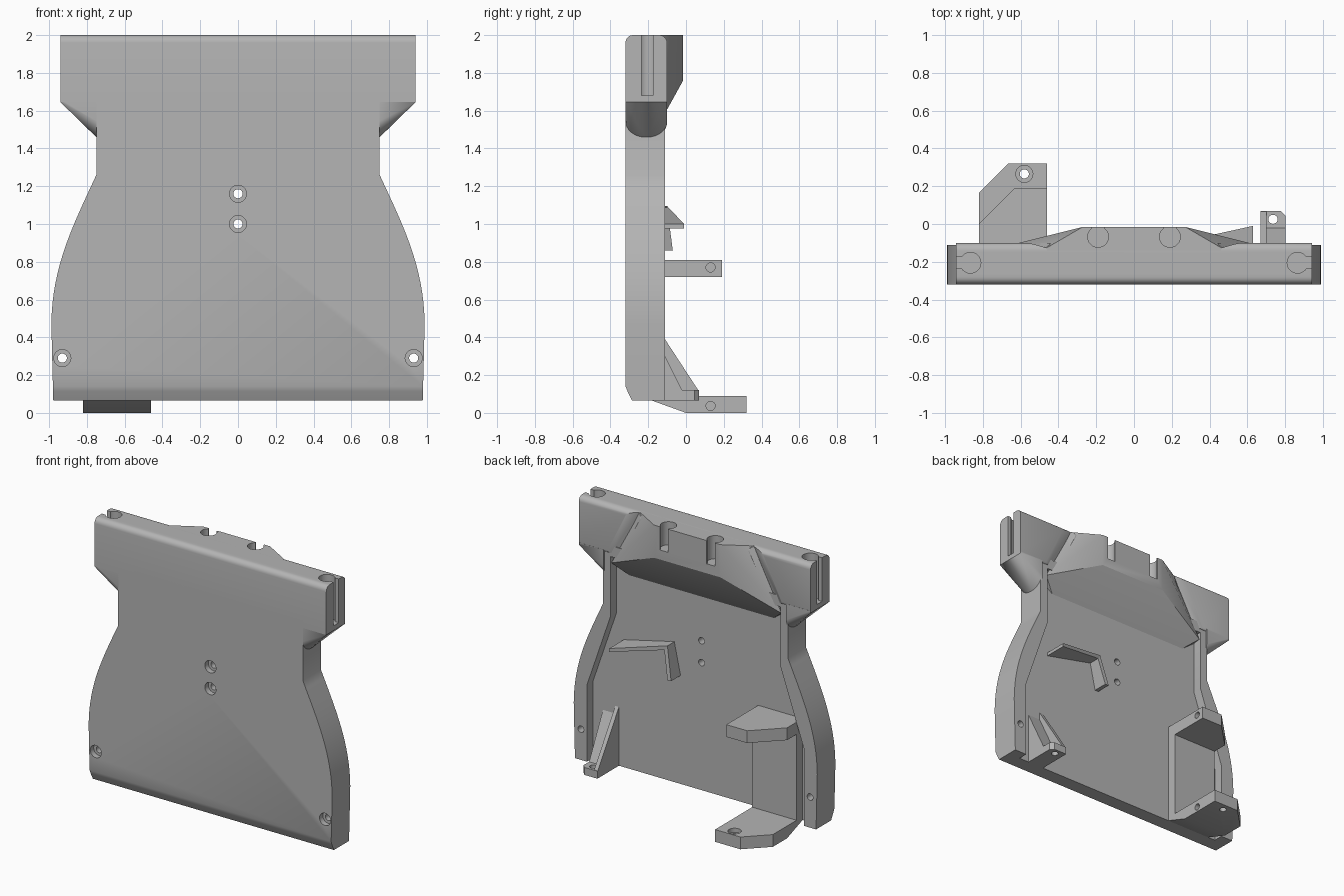
import bpy, bmesh, math
from mathutils import Vector, Matrix

if "Cube" in bpy.data.objects:
    bpy.data.objects.remove(bpy.data.objects["Cube"], do_unlink=True)

grey = bpy.data.materials.new("plain_grey")
grey.use_nodes = True
grey.diffuse_color = (0.46, 0.46, 0.46, 1)
grey.node_tree.nodes["Principled BSDF"].inputs["Base Color"].default_value = (0.46, 0.46, 0.46, 1)

FRONT, FLOOR, RIM, BAR = -0.32, -0.18, -0.11, -0.1
SIDES = (-1, 1)
parts = []


def finish(name, bm, part):
    bmesh.ops.recalc_face_normals(bm, faces=bm.faces)
    mesh = bpy.data.meshes.new(name)
    bm.to_mesh(mesh)
    bm.free()
    mesh.materials.append(grey)
    ob = bpy.data.objects.new(name, mesh)
    bpy.context.collection.objects.link(ob)
    if part:
        parts.append(ob)
    else:
        ob.hide_render = True
    return ob


def hull(name, points, part=True):
    """Convex solid around the points."""
    bm = bmesh.new()
    for p in points:
        bm.verts.new(p)
    res = bmesh.ops.convex_hull(bm, input=bm.verts[:])
    loose = [v for v in bm.verts if not v.link_faces]
    bmesh.ops.delete(bm, geom=loose, context='VERTS')
    bmesh.ops.dissolve_limit(bm, angle_limit=0.01, verts=bm.verts[:], edges=bm.edges[:])
    return finish(name, bm, part)


def prism(name, outline, axis, a, b, part=True):
    """Outline extruded along x or y; the outline holds the other two coordinates."""
    def place(p, d):
        return (d, p[0], p[1]) if axis == 'x' else (p[0], d, p[1])
    bm = bmesh.new()
    face = bm.faces.new([bm.verts.new(place(p, a)) for p in outline])
    new = bmesh.ops.extrude_face_region(bm, geom=[face])["geom"]
    shift = Vector(place((0, 0), b - a))
    bmesh.ops.translate(bm, vec=shift, verts=[v for v in new if isinstance(v, bmesh.types.BMVert)])
    return finish(name, bm, part)


def box(name, lo, hi, part=True):
    return hull(name, [(x, y, z) for x in (lo[0], hi[0]) for y in (lo[1], hi[1])
                       for z in (lo[2], hi[2])], part)


def rod(axis, centre, radius, length):
    """Round cutter centred on a point."""
    bm = bmesh.new()
    turn = {'x': Matrix.Rotation(math.pi / 2, 4, 'Y'),
            'y': Matrix.Rotation(math.pi / 2, 4, 'X'), 'z': Matrix()}[axis]
    bmesh.ops.create_cone(bm, cap_ends=True, segments=32, radius1=radius, radius2=radius,
                          depth=length, matrix=Matrix.Translation(centre) @ turn)
    return finish("round_cutter", bm, False)


def cut(cutter, *targets):
    for ob in targets:
        mod = ob.modifiers.new("cut", 'BOOLEAN')
        mod.operation, mod.solver, mod.object = 'DIFFERENCE', 'EXACT', cutter
        bpy.context.view_layer.objects.active = ob
        bpy.ops.object.modifier_apply(modifier=mod.name)
    bpy.data.objects.remove(cutter, do_unlink=True)


def arc(cy, cz, r, start, end, n=6):
    return [(cy + r * math.cos(math.radians(start + (end - start) * i / n)),
             cz + r * math.sin(math.radians(start + (end - start) * i / n))) for i in range(n + 1)]


def mirrored(half):
    return half + [(-x, z) for x, z in reversed(half)]


# Main plate with curved flanks and a recessed back
flank = [(0.978, 0.065), (0.984, 0.3), (0.988, 0.47)]
p0, p1, p2, p3 = [Vector(p) for p in ((0.988, 0.47), (0.985, 0.78), (0.87, 1.0), (0.75, 1.26))]
for i in range(1, 17):
    t = i / 16
    flank.append(tuple(p0 * (1 - t) ** 3 + p1 * 3 * t * (1 - t) ** 2 + p2 * 3 * t * t * (1 - t) + p3 * t ** 3))
flank.append((0.75, 1.7))
plate = prism("main_plate", mirrored(flank), 'y', FRONT, RIM)
recess = [(0.88, 0), (0.88, 0.63), (0.69, 1.18), (0.69, 1.62)]
cut(prism("recess_cutter", mirrored(recess), 'y', FLOOR, 0.2, False), plate)
cut(prism("front_chamfer_cutter", [(-0.4, 0), (-0.285, 0.05), (-0.285, 0.065), (-0.31, 0.115),
                                   (FRONT, 0.14), (-0.4, 0.14)], 'x', -1.1, 1.1, False), plate)

# Top bar with rounded long edges
section = [(FRONT, 1.645)] + arc(FRONT + 0.04, 1.96, 0.04, 180, 90) \
    + arc(BAR - 0.04, 1.96, 0.04, 90, 0) + arc(BAR - 0.02, 1.665, 0.02, 0, -90)
bar = prism("top_bar", section, 'x', -0.94, 0.94)
for s in SIDES:
    # Rounded shoulder running from the flank up to the bar end
    hull("shoulder", [(s * 0.94, y, z) for y in (FRONT, BAR) for z in (1.645, 1.66)]
         + [(s * 0.74, -0.21 + 0.11 * math.cos(math.pi * i / 16),
             1.54 - 0.09 * math.sin(math.pi * i / 16)) for i in range(17)]
         + [(s * 0.74, y, 1.66) for y in (FRONT, BAR)])
    # Slanted valley beside the rear hump
    cut(hull("valley_cutter", [(s * (x + dx), y, z) for x, y in ((0.36, -0.06), (0.46, -0.125), (0.57, -0.09))
                               for dx, z in ((-0.02, 2.05), (0.2, 1.6))], False), bar)

# Faceted rear hump
hump = hull("rear_hump", [(s * x, y, z) for s in SIDES for x, y, z in (
    (0.27, -0.015, 2), (0.46, -0.125, 2), (0.46, -0.2, 2), (0.27, -0.015, 1.76),
    (0.57, FLOOR - 0.01, 1.47), (0.69, RIM - 0.01, 1.57), (0.69, FLOOR - 0.01, 1.56))])

# Keyhole slots in bar ends and hump
for s in SIDES:
    cut(rod('z', (s * 0.865, -0.205, 1.84), 0.055, 0.32 + 0.003), bar)
    cut(box("end_slot_cutter", (s * 0.865, -0.235, 1.68), (s * 1.0, -0.175, 2.1), False), bar)
    cut(rod('z', (s * 0.19, -0.068, 1.95), 0.055, 0.24), bar, hump)
    cut(box("rear_slot_cutter", (s * 0.19 - 0.033, -0.07, 1.83), (s * 0.19 + 0.033, 0.1, 2.1), False), hump)

# Counterbored screw holes
for x, z in ((0, 1.16), (0, 1.0), (0.93, 0.29), (-0.93, 0.29)):
    cut(rod('y', (x, -0.2, z), 0.024, 0.5), plate)
    cut(rod('y', (x, FRONT, z), 0.045, 0.08), plate)

# Large bracket: pad with two shelves
box("bracket_pad", (-0.82, FLOOR - 0.01, 0.07), (-0.46, RIM, 0.75))
upper = hull("bracket_upper_shelf", [(x, y, z) for z in (0.72, 0.81) for x, y in (
    (-0.82, FLOOR), (-0.82, 0), (-0.63, 0.19), (-0.46, 0.19), (-0.46, FLOOR))])
lower = hull("bracket_lower_shelf",
             [(x, y, z) for z in (0, 0.09) for x, y in (
                 (-0.82, 0), (-0.82, 0.165), (-0.665, 0.32), (-0.46, 0.32), (-0.46, 0))]
             + [(x, FLOOR, z) for x in (-0.82, -0.46) for z in (0.065, 0.09)])
cut(rod('x', (-0.46, 0.13, 0.77), 0.024, 0.2), upper)
cut(rod('x', (-0.46, 0.13, 0.037), 0.024, 0.2), lower)
cut(rod('z', (-0.58, 0.265, 0.045), 0.024, 0.3), lower)
cut(rod('z', (-0.58, 0.265, 0.09), 0.045, 0.06), lower)

# Small bracket: gusset, sloped web and drilled tab
prism("small_bracket_gusset", [(FLOOR, 0.065), (0.065, 0.065), (0.065, 0.12), (FLOOR, 0.495)], 'x', 0.67, 0.7)
prism("small_bracket_web", [(FLOOR, 0.065), (-0.02, 0.065), (-0.02, 0.12), (FLOOR, 0.44)], 'x', 0.7, 0.8)
tab = hull("small_bracket_tab", [(x, y, z) for z in (0.065, 0.12) for x, y in (
    (0.67, -0.05), (0.67, 0.07), (0.775, 0.07), (0.8, 0.045), (0.8, -0.05))])
gusset = bpy.data.objects["small_bracket_gusset"]
cut(rod('z', (0.735, 0.025, 0.09), 0.024, 0.2), tab, gusset)

# Bent cable guide
hull("guide_long_arm", [(0.22, y, z) for y in (FLOOR - 0.01, -0.1) for z in (1.065, 1.095)]
     + [(0.63, y, z) for y, z in ((FLOOR - 0.01, 0.975), (-0.01, 0.975), (FLOOR - 0.01, 1.0), (-0.01, 1.0))])
hull("guide_short_arm", [(x + dx, y, z) for x, z, back in ((0.22, 1.09, -0.1), (0.17, 0.86, -0.07))
                         for dx in (0, 0.03) for y in (FLOOR - 0.01, back)])

# Smooth shading with sharp edges kept
bpy.ops.object.select_all(action='DESELECT')
for ob in parts:
    ob.select_set(True)
bpy.context.view_layer.objects.active = plate
bpy.ops.object.shade_smooth_by_angle(angle=math.radians(25))
